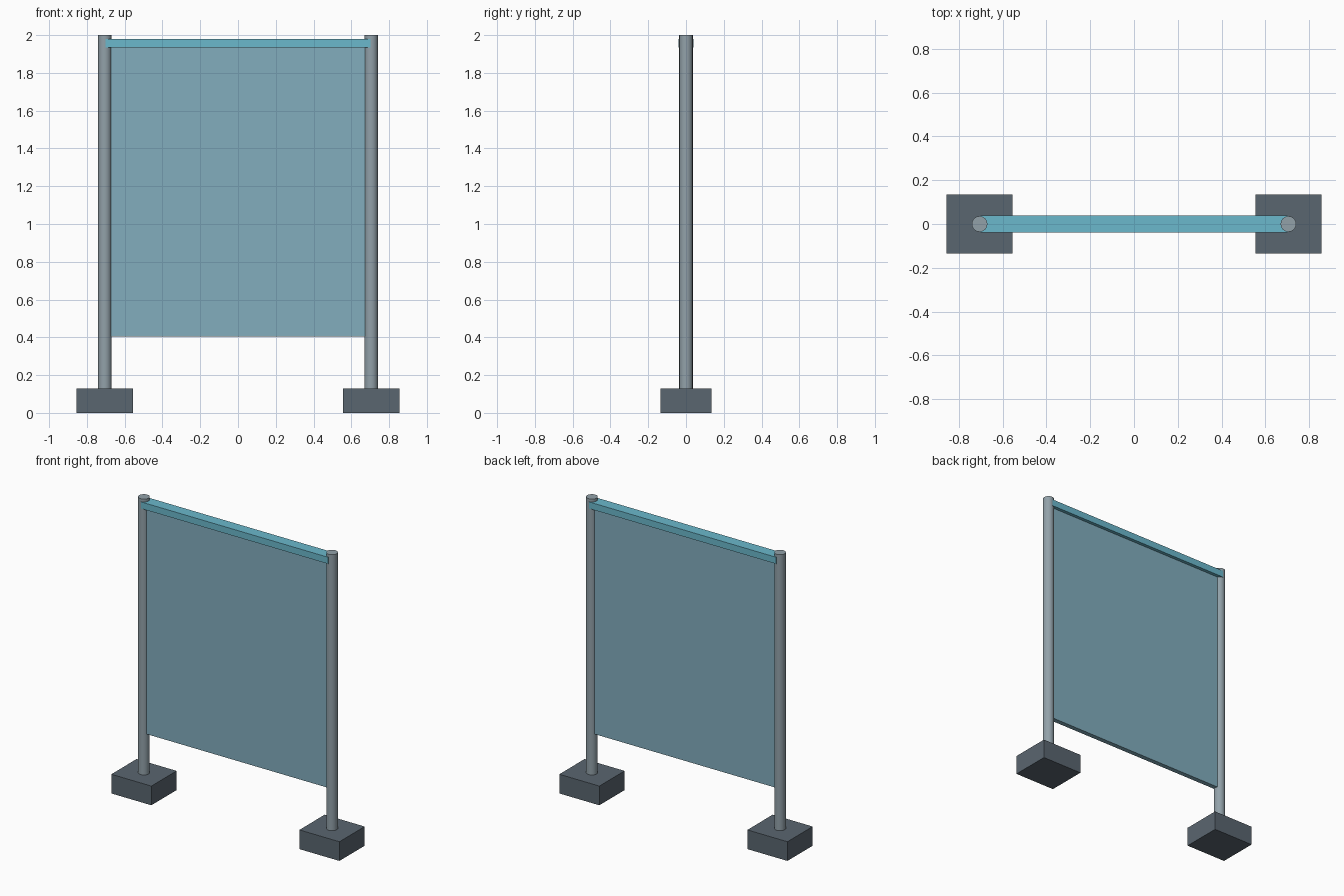
import bpy
import math

cube = bpy.data.objects.get("Cube")
if cube:
    bpy.data.objects.remove(cube, do_unlink=True)


def linear(c):
    return c / 12.92 if c <= 0.04045 else ((c + 0.055) / 1.055) ** 2.4


def material(name, r, g, b):
    color = [linear(v / 255) for v in (r, g, b)] + [1.0]
    mat = bpy.data.materials.new(name)
    mat.use_nodes = True
    mat.diffuse_color = color
    bsdf = mat.node_tree.nodes["Principled BSDF"]
    bsdf.inputs["Base Color"].default_value = color
    bsdf.inputs["Roughness"].default_value = 0.6
    return mat


def finish(name, mat):
    obj = bpy.context.object
    obj.name = name
    obj.data.name = name
    obj.data.materials.append(mat)
    return obj


def box(name, x, z_low, z_high, width, depth, mat):
    bpy.ops.mesh.primitive_cube_add(size=1, location=(x, 0, (z_low + z_high) / 2))
    obj = finish(name, mat)
    obj.scale = (width, depth, z_high - z_low)
    bpy.ops.object.transform_apply(location=False, rotation=False, scale=True)
    return obj


def post(name, x, z_low, z_high, radius, mat):
    bpy.ops.mesh.primitive_cylinder_add(
        vertices=16, radius=radius, depth=z_high - z_low,
        location=(x, 0, (z_low + z_high) / 2))
    bpy.ops.object.shade_smooth_by_angle(angle=math.radians(40))
    return finish(name, mat)


steel = material("grey steel", 146, 161, 169)
dark = material("dark slate", 90, 102, 112)
glass = material("muted blue panel", 130, 174, 190)
teal = material("teal rail", 107, 184, 204)

post_x = 0.705
base_height = 0.13

# Posts standing on block feet
for side, sign in (("left", 1), ("right", -1)):
    box(side + "_base", sign * post_x, 0, base_height, 0.30, 0.27, dark)
    post(side + "_post", sign * post_x, base_height - 0.01, 2.0, 0.036, steel)

# Panel hanging below the top rail
box("panel", 0, 0.405, 1.94, 1.36, 0.032, glass)
box("top_rail", 0, 1.935, 1.98, 2 * 0.702, 0.077, teal)
